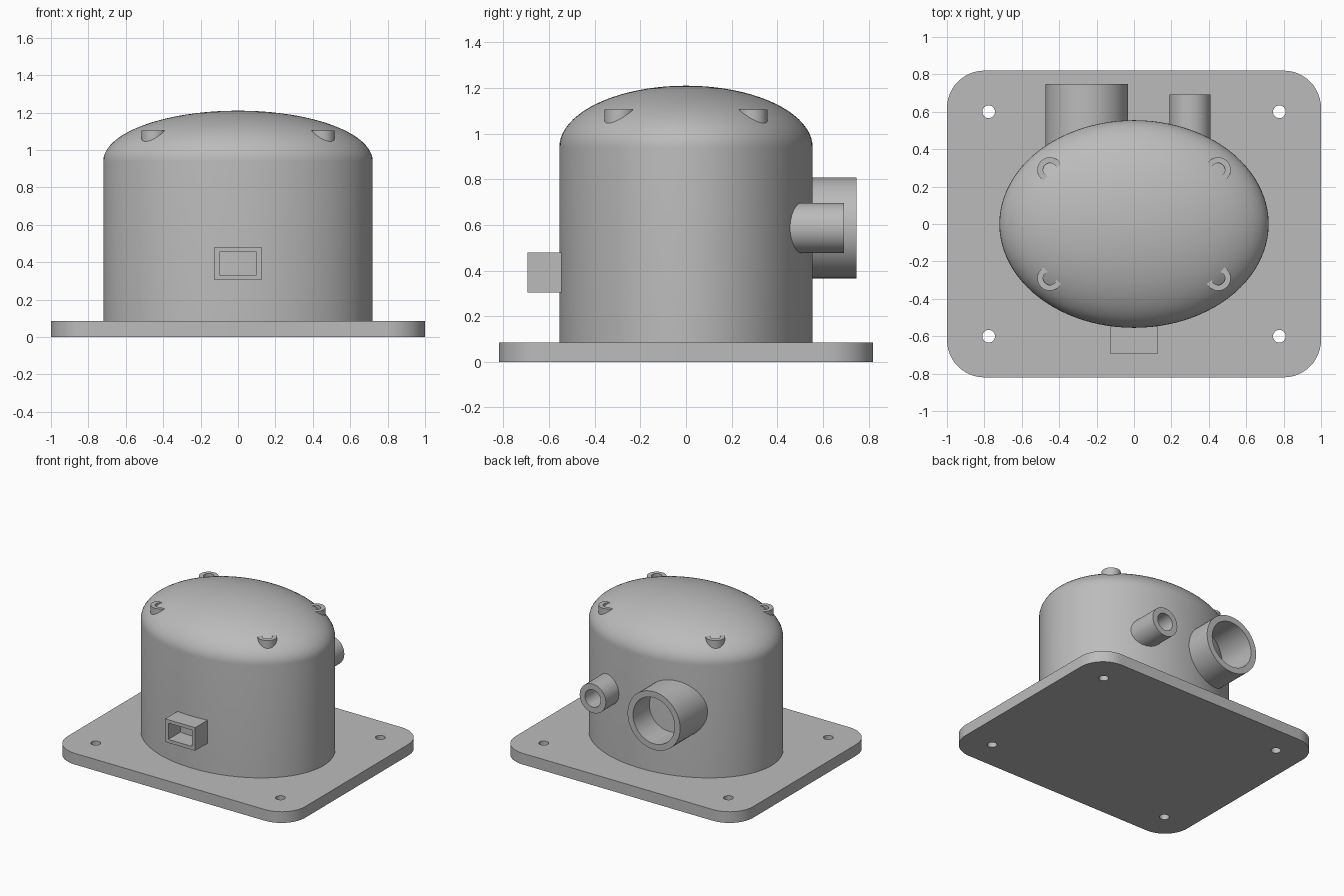
import bpy
import bmesh
from math import sin, cos, pi, radians

cube = bpy.data.objects.get("Cube")
if cube:
    bpy.data.objects.remove(cube, do_unlink=True)

grey = bpy.data.materials.new("plain grey")
grey.use_nodes = True
COLOUR = (0.5, 0.5, 0.5, 1)
grey.diffuse_color = COLOUR
grey.node_tree.nodes["Principled BSDF"].inputs["Base Color"].default_value = COLOUR


def finish(name, bm):
    bmesh.ops.remove_doubles(bm, verts=bm.verts, dist=0.0001)
    bmesh.ops.recalc_face_normals(bm, faces=bm.faces)
    mesh = bpy.data.meshes.new(name)
    bm.to_mesh(mesh)
    bm.free()
    mesh.materials.append(grey)
    obj = bpy.data.objects.new(name, mesh)
    bpy.context.collection.objects.link(obj)
    bpy.ops.object.select_all(action="DESELECT")
    obj.select_set(True)
    bpy.context.view_layer.objects.active = obj
    bpy.ops.object.shade_smooth_by_angle(angle=radians(30))
    return obj


def circle(r, x=0, y=0, n=48):
    return [(x + r * cos(2 * pi * i / n), y + r * sin(2 * pi * i / n)) for i in range(n)]


def rectangle(w, h):
    return [(-w, -h), (w, -h), (w, h), (-w, h)]


def rounded_rectangle(w, h, r, n=12):
    points = []
    for k, (sx, sy) in enumerate([(1, 1), (-1, 1), (-1, -1), (1, -1)]):
        for i in range(n + 1):
            a = pi / 2 * (k + i / n)
            points.append((sx * (w - r) + r * cos(a), sy * (h - r) + r * sin(a)))
    return points


def prism(name, loops, depth, location, along_y=False):
    """Extrude a flat outline with holes, centred on location."""
    curve = bpy.data.curves.new(name, "CURVE")
    curve.dimensions = "2D"
    curve.fill_mode = "BOTH"
    curve.extrude = depth / 2
    for loop in loops:
        spline = curve.splines.new("POLY")
        spline.points.add(len(loop) - 1)
        for point, (x, y) in zip(spline.points, loop):
            point.co = (x, y, 0, 1)
        spline.use_cyclic_u = True
    temp = bpy.data.objects.new(name + " outline", curve)
    bpy.context.collection.objects.link(temp)
    bpy.context.view_layer.update()
    mesh = bpy.data.meshes.new_from_object(temp.evaluated_get(bpy.context.evaluated_depsgraph_get()))
    bm = bmesh.new()
    bm.from_mesh(mesh)
    bpy.data.objects.remove(temp, do_unlink=True)
    bpy.data.curves.remove(curve)
    bpy.data.meshes.remove(mesh)
    obj = finish(name, bm)
    obj.location = location
    if along_y:
        obj.rotation_euler.x = pi / 2
    return obj


def pipe(name, x, z, outer, inner, start, end):
    prism(name, [circle(outer), circle(inner)], end - start, (x, (start + end) / 2, z), True)


# Base plate with four bolt holes
holes = [circle(0.034, sx * 0.777, sy * 0.6, 24) for sx in (-1, 1) for sy in (-1, 1)]
prism("base_plate", [rounded_rectangle(1, 0.82, 0.2)] + holes, 0.085, (0, 0, 0.0425))

# Oval housing with a domed top
RX, RY, WALL_TOP, DOME = 0.72, 0.555, 0.94, 0.27
SIDES, RINGS = 96, 20
profile = [(1, 0.08)]
profile += [(cos(pi / 2 * i / RINGS), WALL_TOP + DOME * sin(pi / 2 * i / RINGS)) for i in range(RINGS)]
bm = bmesh.new()
rings = [[bm.verts.new((RX * x, RY * y, z)) for x, y in circle(r, n=SIDES)] for r, z in profile]
apex = bm.verts.new((0, 0, WALL_TOP + DOME))
for i in range(SIDES):
    j = (i + 1) % SIDES
    for low, high in zip(rings, rings[1:]):
        bm.faces.new((low[i], low[j], high[j], high[i]))
    bm.faces.new((rings[-1][i], rings[-1][j], apex))
bm.faces.new(rings[0])
finish("domed_housing", bm)

# Screw bosses half sunk in the dome
for side, sx in (("right", -1), ("left", 1)):
    for end, sy in (("front", -1), ("back", 1)):
        prism(f"{end}_{side}_boss", [circle(0.067, n=32), circle(0.036, n=32)],
              0.15, (sx * 0.45, sy * 0.29, 1.03))

# Rear pipes
pipe("large_rear_pipe", -0.253, 0.587, 0.221, 0.175, 0.3, 0.748)
pipe("small_rear_pipe", 0.3, 0.587, 0.11, 0.066, 0.3, 0.692)

# Front rectangular socket
prism("front_socket", [rectangle(0.126, 0.088), rectangle(0.1, 0.062)], 0.195, (0, -0.5975, 0.392), True)
